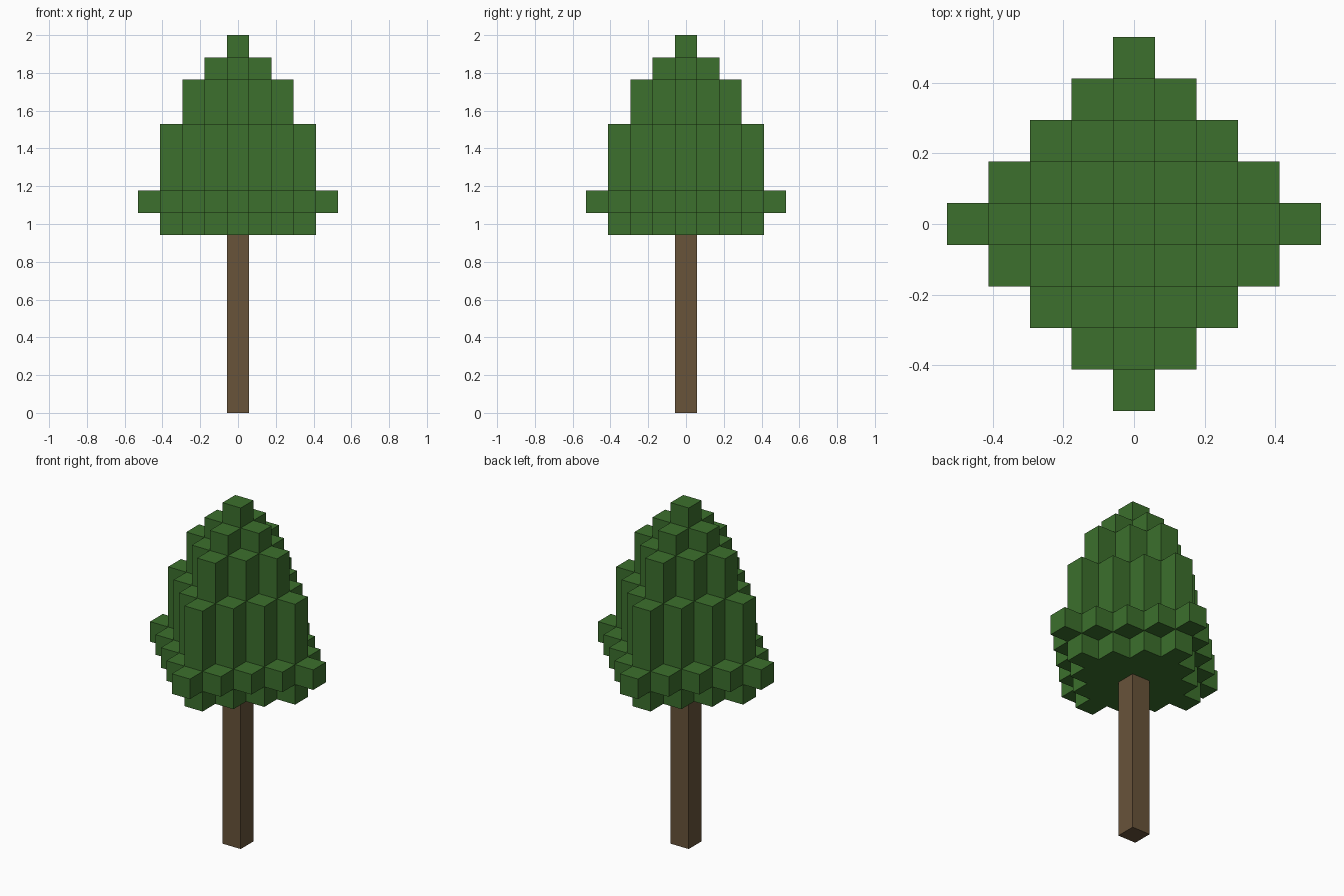
import bpy
import bmesh

UNIT = 2 / 17       # edge length of one block
TRUNK_TOP = 8       # trunk height in blocks

# Crown tiers from the bottom up: (diamond radius, height) in blocks
TIERS = [(3, 1), (4, 1), (3, 3), (2, 2), (1, 1), (0, 1)]
SIDES = [(1, 0), (0, 1), (-1, 0), (0, -1)]

if "Cube" in bpy.data.objects:
    bpy.data.objects.remove(bpy.data.objects["Cube"], do_unlink=True)


def make_material(name, colour):
    mat = bpy.data.materials.new(name)
    mat.use_nodes = True
    mat.diffuse_color = colour
    mat.node_tree.nodes["Principled BSDF"].inputs["Base Color"].default_value = colour
    return mat


def diamond(radius):
    """Block cells whose stepped distance from the centre is within radius."""
    span = range(-radius, radius + 1)
    return {(x, y) for x in span for y in span if abs(x) + abs(y) <= radius}


def add_quad(bm, points):
    bm.faces.new([bm.verts.new([c * UNIT for c in p]) for p in points])


def add_cap(bm, cell, z):
    """Horizontal face of one cell."""
    x, y = cell
    add_quad(bm, [(x + dx, y + dy, z)
                  for dx, dy in ((-.5, -.5), (.5, -.5), (.5, .5), (-.5, .5))])


def add_wall(bm, cell, side, low, high):
    """Vertical face on one side of a cell."""
    (x, y), (sx, sy) = cell, side
    a = (x + (sx + sy) / 2, y + (sy - sx) / 2)
    b = (x + (sx - sy) / 2, y + (sy + sx) / 2)
    add_quad(bm, [(*a, low), (*b, low), (*b, high), (*a, high)])


def build_blocks(name, tiers, base, material):
    """Closed shell of stacked diamond tiers, without buried faces."""
    bm = bmesh.new()
    below, z = set(), base
    for radius, height in tiers:
        cells = diamond(radius)
        for cell in sorted(cells ^ below):      # ledges and undersides
            add_cap(bm, cell, z)
        for cell in sorted(cells):              # outer walls
            for side in SIDES:
                if (cell[0] + side[0], cell[1] + side[1]) not in cells:
                    add_wall(bm, cell, side, z, z + height)
        below, z = cells, z + height
    for cell in sorted(below):                  # closing top
        add_cap(bm, cell, z)
    bmesh.ops.remove_doubles(bm, verts=bm.verts, dist=UNIT / 100)
    bmesh.ops.recalc_face_normals(bm, faces=bm.faces)
    mesh = bpy.data.meshes.new(name)
    bm.to_mesh(mesh)
    bm.free()
    mesh.materials.append(material)
    obj = bpy.data.objects.new(name, mesh)
    bpy.context.collection.objects.link(obj)
    return obj


bark = make_material("bark brown", (0.138, 0.087, 0.042, 1))
leaf = make_material("leaf green", (0.045, 0.162, 0.026, 1))

build_blocks("trunk", [(0, TRUNK_TOP)], 0, bark)
build_blocks("leaf_crown", TIERS, TRUNK_TOP, leaf)
